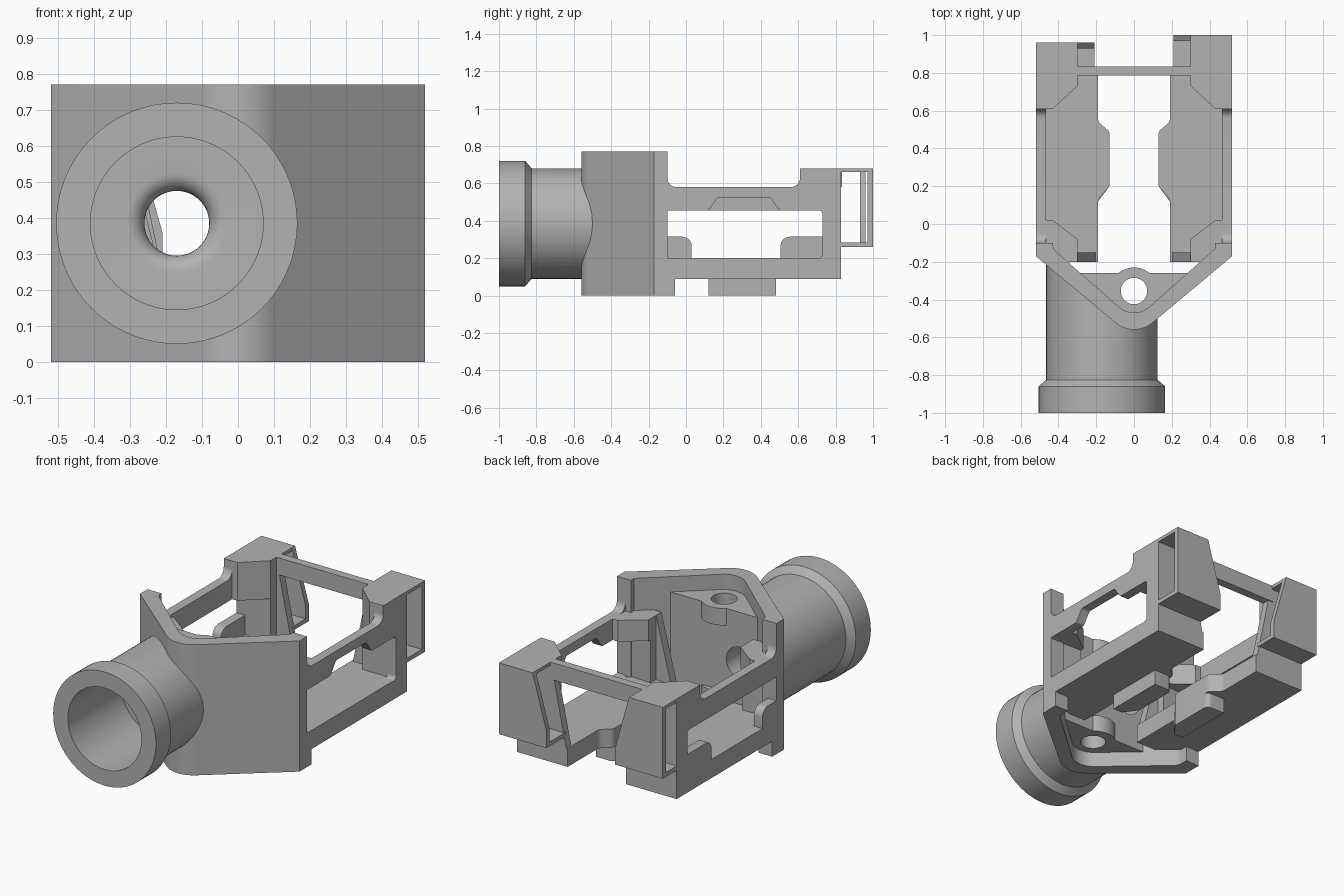
import bpy, bmesh, math
from mathutils import Vector, Matrix

if "Cube" in bpy.data.objects:
    bpy.data.objects.remove(bpy.data.objects["Cube"], do_unlink=True)

grey = bpy.data.materials.new("machined_grey")
grey.use_nodes = True
COLOUR = (0.45, 0.45, 0.45, 1)
grey.diffuse_color = COLOUR
grey.node_tree.nodes["Principled BSDF"].inputs["Base Color"].default_value = COLOUR

TUBE_X, TUBE_Z = -0.17, 0.385


def rounded(points, radii, steps=6):
    """Round polygon corners; radii maps corner index to radius."""
    out, n = [], len(points)
    for i, p in enumerate(points):
        p = Vector(p)
        r = radii.get(i, 0) if isinstance(radii, dict) else radii
        if not r:
            out.append(p)
            continue
        a = (Vector(points[i - 1]) - p).normalized()
        b = (Vector(points[(i + 1) % n]) - p).normalized()
        half = a.angle(b) / 2
        d = r / math.tan(half)
        c = p + (a + b).normalized() * (r / math.sin(half))
        u, v = p + a * d - c, p + b * d - c
        for k in range(steps + 1):
            w = u.lerp(v, k / steps).normalized() * r
            out.append(c + w)
    return out


def make(name, bm):
    bmesh.ops.recalc_face_normals(bm, faces=bm.faces)
    mesh = bpy.data.meshes.new(name)
    bm.to_mesh(mesh)
    bm.free()
    mesh.materials.append(grey)
    obj = bpy.data.objects.new(name, mesh)
    bpy.context.collection.objects.link(obj)
    return obj


def prism(name, points, axis, lo, hi, side=1):
    """Extrude a polygon along an axis; side=-1 mirrors it across x."""
    def place(p, t):
        x, y, z = {"x": (t, p[0], p[1]), "y": (p[0], t, p[1]), "z": (p[0], p[1], t)}[axis]
        return (x * side, y, z)
    bm = bmesh.new()
    face = bm.faces.new([bm.verts.new(place(p, lo)) for p in points])
    ext = bmesh.ops.extrude_face_region(bm, geom=[face])
    shift = Vector(place((0, 0), hi - lo))
    verts = [g for g in ext["geom"] if isinstance(g, bmesh.types.BMVert)]
    bmesh.ops.translate(bm, vec=shift, verts=verts)
    return make(name, bm)


def box(name, x, y, z, side=1):
    return prism(name, [(x[0], y[0]), (x[1], y[0]), (x[1], y[1]), (x[0], y[1])], "z", z[0], z[1], side)


def lathe(name, profile):
    """Spin (radius, y) pairs about the tube axis."""
    bm = bmesh.new()
    vs = [bm.verts.new((r, y, 0)) for r, y in profile]
    edges = [bm.edges.new(e) for e in zip(vs, vs[1:])]
    bmesh.ops.spin(bm, geom=vs + edges, cent=(0, 0, 0), axis=(0, 1, 0), angle=math.tau, steps=72)
    bmesh.ops.remove_doubles(bm, verts=bm.verts, dist=1e-5)
    bmesh.ops.translate(bm, vec=(TUBE_X, 0, TUBE_Z), verts=bm.verts)
    return make(name, bm)


def disc(name, x, y, r, lo, hi):
    pts = [(x + r * math.cos(i * math.tau / 48), y + r * math.sin(i * math.tau / 48)) for i in range(48)]
    return prism(name, pts, "z", lo, hi)


def boolean(obj, cutters, operation="DIFFERENCE"):
    bpy.context.view_layer.objects.active = obj
    for c in cutters:
        m = obj.modifiers.new("cut", "BOOLEAN")
        m.object, m.operation, m.solver = c, operation, "EXACT"
        bpy.ops.object.modifier_apply(modifier=m.name)


parts = []

# Cutters: stepped bore, vertical pin hole, inside of the nose
arc = [(0.14 - 0.05 * math.sin(a), -0.45 - 0.05 * math.cos(a))
       for a in (i * math.pi / 16 for i in range(9))]
bore = lathe("bore_cutter", [(0, -1.1), (0.24, -1.1), (0.24, -0.5)] + arc + [(0.09, -0.1), (0, -0.1)])
pin = disc("pin_cutter", 0, -0.355, 0.07, -0.1, 0.9)
inner = [(-0.43, 0.1), (-0.43, -0.13), (0, -0.51), (0.43, -0.13), (0.43, 0.1)]
cavity = prism("cavity_cutter", rounded(inner, {1: 0.06, 2: 0.12}), "z", -0.1, 0.9)
cutters = [bore, pin, cavity]

# Wedge-shaped nose wall with the tube joined on
outer = [(-0.52, -0.1), (-0.52, -0.17), (0, -0.605), (0.52, -0.17), (0.52, -0.1)]
nose = prism("nose_and_tube", rounded(outer, {2: 0.15}, 12), "z", 0, 0.77)
tube = lathe("tube", [(0, -1), (0.335, -1), (0.335, -0.86), (0.295, -0.825), (0.295, -0.2), (0, -0.2)])
boolean(nose, [tube], "UNION")
boolean(nose, [cavity, bore])
bpy.data.objects.remove(tube, do_unlink=True)
parts.append(nose)

# Block inside the nose, with pin bosses at top and bottom
block = prism("nose_block", [(-0.31, -0.26), (0, -0.52), (0.31, -0.26)], "z", 0.09, 0.68)
for lo, hi in ((0.09, 0.19), (0.58, 0.68)):
    boss = disc("pin_boss", 0, -0.355, 0.125, lo, hi)
    boolean(block, [boss], "UNION")
    bpy.data.objects.remove(boss, do_unlink=True)
boolean(block, [bore, pin])
parts.append(block)

# Window outlines in (y, z): one notched above, one stepped below
window_left = rounded([(-0.11, 0.2), (0.73, 0.2), (0.73, 0.455), (0.5, 0.455), (0.45, 0.525),
                       (0.17, 0.525), (0.12, 0.455), (-0.11, 0.455)], 0.02)
window_right = rounded([(-0.11, 0.315), (0.03, 0.315), (0.03, 0.2), (0.505, 0.2), (0.505, 0.315),
                        (0.73, 0.315), (0.73, 0.455), (-0.11, 0.455)],
                       {1: 0.05, 4: 0.05, 6: 0.02, 7: 0.02})

for side, label, window, rear in ((1, "left", window_left, 1.0), (-1, "right", window_right, 0.96)):
    def add(name, pts, axis, lo, hi):
        parts.append(prism(f"{label}_{name}", pts, axis, lo, hi, side))

    def add_box(name, x, y, z):
        parts.append(box(f"{label}_{name}", x, y, z, side))

    # Side wall with its window
    outline = [(-0.14, 0.09), (0.83, 0.09), (0.83, 0.68), (0.61, 0.68), (0.61, 0.58),
               (-0.1, 0.58), (-0.1, 0.7), (-0.14, 0.7)]
    add("side_wall", rounded(outline, {4: 0.05, 5: 0.05}), "x", 0.465, 0.52)
    cut = prism("window_cutter", window, "x", 0.4, 0.6, side)
    boolean(parts[-1], [cut])
    bpy.data.objects.remove(cut, do_unlink=True)
    add_box("wall_foot", (0.43, 0.52), (-0.12, -0.06), (0, 0.1))

    # Floor rail with inward bulge, and the tab beneath it
    floor = [(0.19, -0.2), (0.31, -0.2), (0.45, -0.09), (0.52, -0.09), (0.52, 0.83), (0.19, 0.83),
             (0.19, 0.54), (0.13, 0.49), (0.13, 0.2), (0.19, 0.13)]
    add("floor_rail", rounded(floor, {6: 0.04, 7: 0.03, 8: 0.03, 9: 0.04}), "z", 0.09, 0.2)
    tab = [(0.13, 0.2), (0.19, 0.12), (0.25, 0.12), (0.25, 0.48), (0.13, 0.48)]
    add("floor_tab", rounded(tab, {0: 0.03, 4: 0.03}), "z", 0, 0.1)

    # Corner posts, their wider caps and the slanted braces
    add("front_cap", [(0.3, -0.2), (0.3, -0.08), (0.43, 0.02), (0.5, 0.02), (0.5, -0.14), (0.4, -0.2)],
        "z", 0.455, 0.58)
    add("front_post", [(0.3, -0.2), (0.3, -0.1), (0.5, -0.11), (0.5, -0.13), (0.4, -0.2)], "z", 0.15, 0.5)
    add("front_brace", [(0.19, 0.15), (0.38, 0.15), (0.38, 0.58), (0.3, 0.58)], "y", -0.2, -0.15)
    add("rear_cap", [(0.3, 0.83), (0.3, 0.73), (0.43, 0.61), (0.52, 0.61), (0.52, 0.83)], "z", 0.455, 0.68)
    add_box("rear_post", (0.3, 0.5), (0.73, 0.83), (0.15, 0.5))
    add("rear_brace", [(0.19, 0.15), (0.4, 0.15), (0.4, 0.68), (0.3, 0.68)], "y", 0.785, 0.83)

    # Open rear box: roof, floor and slanted back wall
    add_box("box_roof", (0.3, 0.52), (0.82, rear), (0.66, 0.68))
    add_box("box_floor", (0.21, 0.52), (0.82, rear), (0.26, 0.285))
    add("box_back", [(0.21, 0.26), (0.52, 0.26), (0.52, 0.68), (0.3, 0.68), (0.21, 0.36)],
        "y", rear - 0.03, rear)

# Bar tying the two rear posts together
parts.append(box("rear_crossbar", (-0.31, 0.31), (0.785, 0.835), (0.58, 0.68)))

for c in cutters:
    bpy.data.objects.remove(c, do_unlink=True)

# Smooth the curved faces, keep edges crisp
bpy.ops.object.select_all(action="DESELECT")
for p in parts:
    p.select_set(True)
bpy.context.view_layer.objects.active = parts[0]
bpy.ops.object.shade_smooth_by_angle(angle=math.radians(25))
